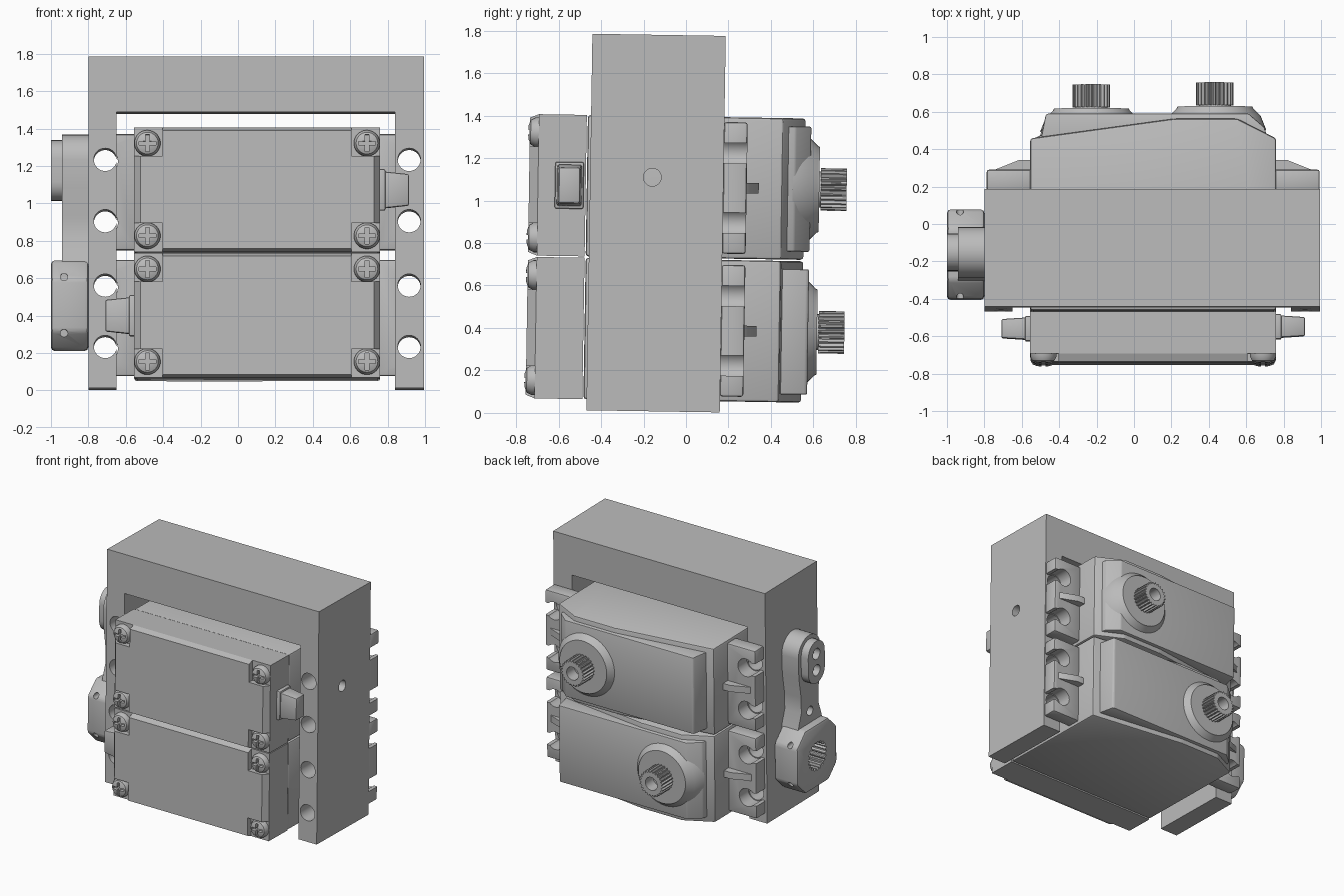
import bpy, bmesh, math
from mathutils import Matrix, Vector

cube = bpy.data.objects.get("Cube")
if cube:
    bpy.data.objects.remove(cube, do_unlink=True)

grey = bpy.data.materials.new("plain_grey")
grey.use_nodes = True
grey.diffuse_color = (0.5, 0.5, 0.5, 1)
grey.node_tree.nodes["Principled BSDF"].inputs["Base Color"].default_value = (0.5, 0.5, 0.5, 1)
parts = []


def finish(bm, name):
    bmesh.ops.recalc_face_normals(bm, faces=bm.faces[:])
    me = bpy.data.meshes.new(name)
    bm.to_mesh(me)
    bm.free()
    me.materials.append(grey)
    ob = bpy.data.objects.new(name, me)
    bpy.context.scene.collection.objects.link(ob)
    parts.append(ob)
    return ob


def prism(name, pts, axis, lo, hi, bevel=0.0, scale=1.0):
    """Extrude a 2D outline along an axis; scale tapers the far end."""
    def place(a, b, d):
        return {"x": (d, a, b), "y": (a, d, b), "z": (a, b, d)}[axis]
    bm = bmesh.new()
    near = [bm.verts.new(place(a, b, lo)) for a, b in pts]
    far = [bm.verts.new(place(a * scale, b * scale, hi)) for a, b in pts]
    bm.faces.new(near)
    bm.faces.new(far)
    for i in range(len(pts)):
        j = (i + 1) % len(pts)
        bm.faces.new((near[i], near[j], far[j], far[i]))
    if bevel:
        bmesh.ops.recalc_face_normals(bm, faces=bm.faces[:])
        bmesh.ops.bevel(bm, geom=bm.edges[:], offset=bevel, segments=2,
                        profile=0.5, affect="EDGES")
    return finish(bm, name)


def rect(a0, a1, b0, b1):
    return [(a0, b0), (a1, b0), (a1, b1), (a0, b1)]


def circle(a, b, r, n=32):
    return [(a + r * math.cos(2 * math.pi * i / n), b + r * math.sin(2 * math.pi * i / n))
            for i in range(n)]


def spline(a, b, r0, r1, teeth):
    n = teeth * 4
    return [(a + r * math.cos(2 * math.pi * i / n), b + r * math.sin(2 * math.pi * i / n))
            for i in range(n) for r in [r1 if i % 4 < 2 else r0]]


def lathe(name, profile, x, z, n=32):
    """Revolve (radius, y) points round a y-parallel axis."""
    bm = bmesh.new()
    rings = [[bm.verts.new((a, y, b)) for a, b in circle(x, z, r, n)] for r, y in profile]
    bm.faces.new(rings[0])
    bm.faces.new(rings[-1])
    for p, q in zip(rings, rings[1:]):
        for i in range(n):
            j = (i + 1) % n
            bm.faces.new((p[i], p[j], q[j], q[i]))
    return finish(bm, name)


def cut(ob, *cutters):
    for c in cutters:
        mod = ob.modifiers.new("cut", "BOOLEAN")
        mod.operation = "DIFFERENCE"
        mod.solver = "EXACT"
        mod.object = c
    bpy.context.view_layer.update()
    dg = bpy.context.evaluated_depsgraph_get()
    me = bpy.data.meshes.new_from_object(ob.evaluated_get(dg))
    ob.modifiers.clear()
    ob.data = me
    for c in cutters:
        parts.remove(c)
        bpy.data.objects.remove(c, do_unlink=True)
    return ob


HOLE_X, HOLE_Z = 0.8125, 0.164
SIGNS = [(sx, sz) for sx in (-1, 1) for sz in (-1, 1)]


def servo(prefix, cx, cz, turned):
    first = len(parts)
    w, h = 0.6575, 0.333
    # main case with the sloped gear end
    prism(prefix + "_case", [(-w, -0.47), (w, -0.47), (w, 0.45), (0.45, 0.555),
                             (0.11, 0.555), (-w, 0.45)], "z", -h, h, 0.014)
    # rear cover with chamfered front and notched corners
    prism(prefix + "_cover", rect(-w, w, -h, h), "y", -0.475, -0.70)
    face = prism(prefix + "_cover_face", rect(-w, w, -h, h), "y", -0.70, -0.742, scale=0.95)
    cut(face, *[prism("notch", rect(sx * 0.505, sx * 0.7, sz * 0.18, sz * 0.4), "y", -0.8, -0.699)
                for sx, sz in SIGNS])
    # cross-head screws
    for sx, sz in SIGNS:
        x, z = sx * 0.587, sz * 0.2475
        head = lathe(prefix + "_screw", [(0.07, -0.69), (0.07, -0.715), (0.058, -0.738),
                                         (0.035, -0.748), (0.012, -0.75)], x, z)
        cut(head, prism("slot", rect(x - 0.045, x + 0.045, z - 0.01, z + 0.01), "y", -0.8, -0.722),
            prism("slot", rect(x - 0.01, x + 0.01, z - 0.045, z + 0.045), "y", -0.8, -0.722))
    # raised gear cap, boss and splined output shaft
    prism(prefix + "_gear_cap", [(-0.61, 0.40), (-0.575, 0.575), (-0.565, 0.583), (0.51, 0.583),
                                 (0.595, 0.51), (0.62, 0.42)], "z", -0.295, 0.295, 0.008)
    lathe(prefix + "_boss", [(0.275, 0.50), (0.245, 0.575), (0.205, 0.615), (0.2, 0.625)], 0.33, 0, 48)
    lathe(prefix + "_shaft_collar", [(0.085, 0.60), (0.085, 0.64)], 0.33, 0)
    shaft = prism(prefix + "_shaft", spline(0.33, 0, 0.086, 0.1, 24), "y", 0.632, 0.754)
    cut(shaft, prism("bore", circle(0.33, 0, 0.05), "y", 0.66, 0.8))
    # mounting ears with open-sided screw holes, and their ribs
    for s in (-1, 1):
        ear = prism(prefix + "_ear", rect(s * 0.64, s * 0.89, -0.31, 0.31), "y", 0.172, 0.283, 0.012)
        tools = []
        for sz in (-1, 1):
            z = sz * HOLE_Z
            tools.append(prism("hole", circle(s * HOLE_X, z, 0.068), "y", 0.1, 0.4))
            tools.append(prism("mouth", rect(s * HOLE_X, s * 0.95, z - 0.048, z + 0.048), "y", 0.1, 0.4))
        cut(ear, *tools)
        prism(prefix + "_ear_rib", [(s * 0.65, 0.27), (s * 0.86, 0.27), (s * 0.845, 0.288),
                                    (s * 0.715, 0.34), (s * 0.65, 0.34)], "z", -0.025, 0.025)
    # cable outlet
    prism(prefix + "_cable_collar", rect(-0.62, -0.485, -0.11, 0.11), "x", 0.64, 0.685, 0.008)
    plug = prism(prefix + "_cable_plug", rect(-0.06, 0.06, -0.1, 0.1), "x", 0.66, 0.812, 0.01, 0.84)
    plug.data.transform(Matrix.Translation((0, -0.552, 0)))
    place = Matrix.Translation((cx, 0, cz))
    if turned:
        place = place @ Matrix.Rotation(math.pi, 4, "Y")
    for ob in parts[first:]:
        ob.data.transform(place)


UPPER_Z, LOWER_Z, MID_X = 1.0625, 0.39, 0.1025
servo("upper_servo", MID_X, UPPER_Z, False)
servo("lower_servo", MID_X, LOWER_Z, True)

# bracket with screw holes through the legs
bracket = prism("bracket", [(-0.8, 0.005), (-0.65, 0.005), (-0.65, 1.48), (0.84, 1.48),
                            (0.84, 0.005), (0.995, 0.005), (0.995, 1.778), (-0.8, 1.778)],
                "y", -0.455, 0.173)
drills = [prism("drill", circle(MID_X + sx * HOLE_X, cz + sz * HOLE_Z, 0.061), "y", -1, 1)
          for cz in (UPPER_Z, LOWER_Z) for sx, sz in SIGNS]
cut(bracket, prism("side_drill", circle(-0.162, 1.107, 0.042), "x", 0.7, 1.2), *drills)

# side arm: waisted plate, top pad and splined head
AY = -0.157
top = [(AY + 0.135 * math.cos(math.pi * i / 16), 1.23 + 0.135 * math.sin(math.pi * i / 16))
       for i in range(17)]
half = [(-0.13, 1.08), (-0.105, 0.92), (-0.105, 0.8), (-0.14, 0.7), (-0.16, 0.5)]
outline = top + [(AY + a, b) for a, b in half] + [(AY - a, b) for a, b in reversed(half)]
arm = prism("side_arm", outline, "x", -0.94, -0.79)
cut(arm, prism("hole", circle(AY, 0.78, 0.035), "x", -1.1, -0.85),
    prism("bore", circle(AY, 0.45, 0.13), "x", -1.1, -0.83))

pad_pts = [(AY + 0.1 * math.cos(t), 1.1725 + 0.0625 * (1 if i < 13 else -1) + 0.1 * math.sin(t))
           for i in range(26) for t in [math.pi * (i if i < 13 else i - 1) / 12]]
pad = prism("arm_pad", pad_pts, "x", -1.0, -0.93)
cut(pad, *[prism("hole", circle(AY, z, 0.042), "x", -1.1, -0.95) for z in (1.235, 1.11)])

R, C = 0.24, 0.10
octagon = [(AY + a, 0.45 + b) for a, b in
           [(-R, -R + C), (-R + C, -R), (R - C, -R), (R, -R + C),
            (R, R - C), (R - C, R), (-R + C, R), (-R, R - C)]]
head = prism("arm_head", octagon, "x", -1.0, -0.8, 0.02)
cut(head, prism("bore", spline(AY, 0.45, 0.095, 0.11, 20), "x", -1.1, -0.84),
    *[prism("pin_hole", circle(-0.93, z, 0.02, 16), "y", AY + s * 0.15, AY + s * 0.5)
      for z in (0.6, 0.3) for s in (-1, 1)])

# the assembly leans slightly backwards
pivot = Vector((0, 0, 0.89))
lean = Matrix.Translation(pivot) @ Matrix.Rotation(-0.016, 4, "X") @ Matrix.Translation(-pivot)
for ob in parts:
    ob.data.transform(lean)
    for p in ob.data.polygons:
        p.use_smooth = True
    ob.data.set_sharp_from_angle(angle=math.radians(30))
